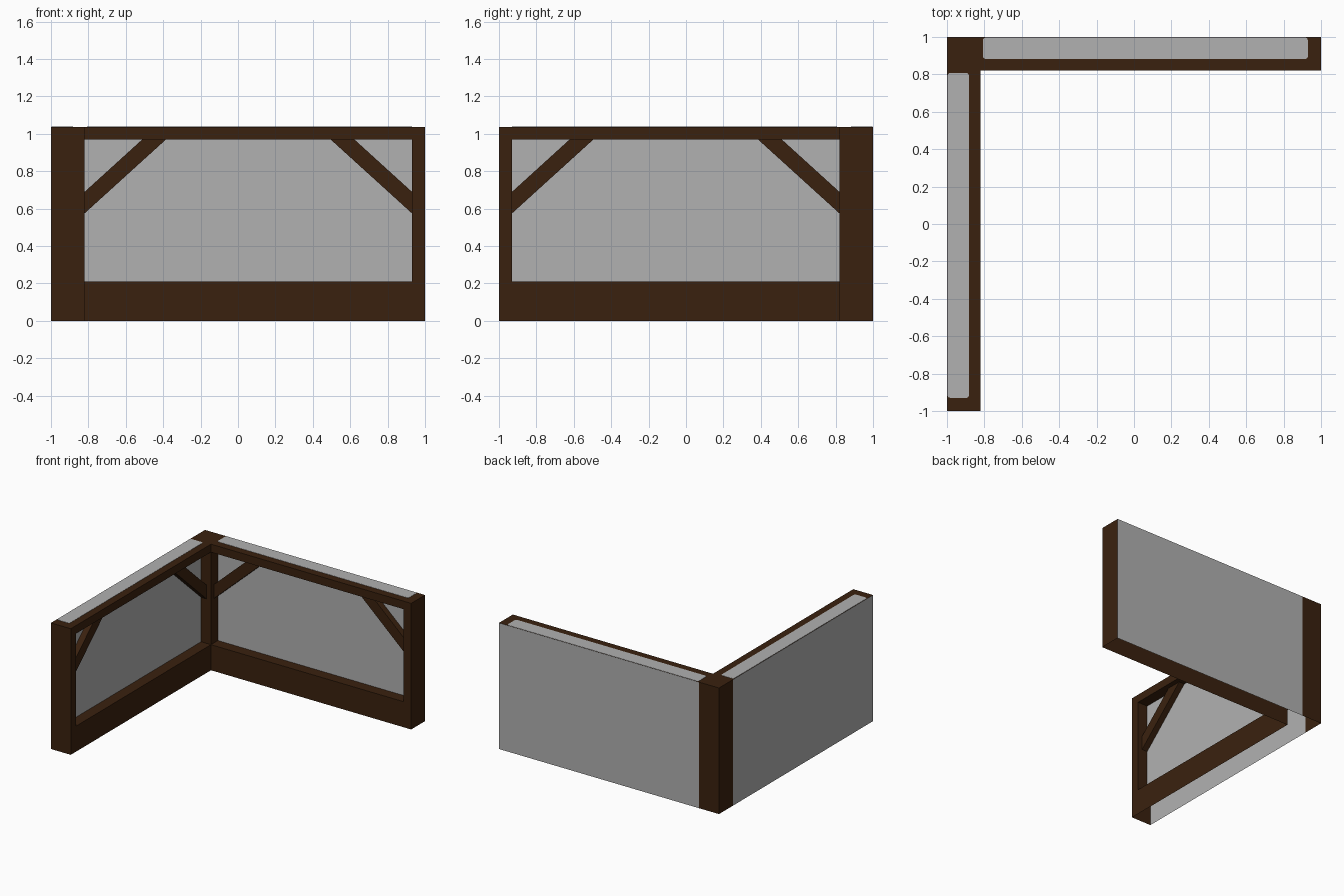
import bpy, bmesh, math
from mathutils import Vector

if "Cube" in bpy.data.objects:
    bpy.data.objects.remove(bpy.data.objects["Cube"])


def material(name, rgb):
    m = bpy.data.materials.new(name)
    m.diffuse_color = (*rgb, 1)
    m.use_nodes = True
    m.node_tree.nodes["Principled BSDF"].inputs["Base Color"].default_value = m.diffuse_color
    return m


TIMBER = material("dark_timber", (0.042, 0.0152, 0.0045))
PLASTER = material("grey_plaster", (0.44, 0.44, 0.44))

# Key positions of the back wall (the left wall is its mirror over the corner diagonal)
IN, REC, OUT = 0.82, 0.91, 1.0        # inner face, recessed panel, outer face (y)
L, P, R = -0.82, 0.93, 1.0            # corner post edge, end post edge, wall end (x)
SILL, RAIL, TOP = 0.21, 0.97, 1.036   # heights (z)


def same(v):
    return Vector(v)


def swap(v):
    return Vector((-v[1], -v[0], v[2]))


def face(bm, pts, normal, place):
    f = bm.faces.new([bm.verts.new(place(p)) for p in pts])
    f.normal_update()
    if f.normal.dot(place(normal)) < 0:
        f.normal_flip()
    return f


def rect(bm, lo, hi, normal, place):
    """Axis-aligned rectangle; lo and hi agree along the normal's axis."""
    k = next(i for i in range(3) if normal[i])
    a, b = [i for i in range(3) if i != k]
    pts = []
    for ua, ub in ((lo, lo), (hi, lo), (hi, hi), (lo, hi)):
        p = list(lo)
        p[a], p[b] = ua[a], ub[b]
        pts.append(p)
    return face(bm, pts, normal, place)


def finish(bm, name, mat):
    bmesh.ops.remove_doubles(bm, verts=bm.verts, dist=1e-5)
    me = bpy.data.meshes.new(name)
    bm.to_mesh(me)
    bm.free()
    me.materials.append(mat)
    ob = bpy.data.objects.new(name, me)
    bpy.context.collection.objects.link(ob)


def sheets(name, mat, place, rects):
    bm = bmesh.new()
    for lo, hi, n in rects:
        rect(bm, lo, hi, n, place)
    finish(bm, name, mat)


def prism(name, mat, place, pts, offset):
    bm = bmesh.new()
    f = bm.faces.new([bm.verts.new(place(p)) for p in pts])
    g = bmesh.ops.extrude_face_region(bm, geom=[f])
    vs = [e for e in g["geom"] if isinstance(e, bmesh.types.BMVert)]
    bmesh.ops.translate(bm, verts=vs, vec=place(offset))
    bmesh.ops.recalc_face_normals(bm, faces=bm.faces)
    finish(bm, name, mat)


def rounded(x0, y0, x1, y1, r, z):
    pts = []
    for i, (cx, cy) in enumerate(((x1 - r, y1 - r), (x0 + r, y1 - r), (x0 + r, y0 + r), (x1 - r, y0 + r))):
        for j in range(4):
            a = math.pi / 2 * (i + j / 3)
            pts.append((cx + r * math.cos(a), cy + r * math.sin(a), z))
    return pts


X, NX, Y, NY, Z, NZ = (1, 0, 0), (-1, 0, 0), (0, 1, 0), (0, -1, 0), (0, 0, 1), (0, 0, -1)

for wall, place in (("back", same), ("left", swap)):
    # hollow timber frame, open underneath
    sheets(wall + "_sill", TIMBER, place, [
        ((L, IN, 0), (R, IN, SILL), NY),
        ((L, IN, SILL), (P, REC, SILL), Z)])
    sheets(wall + "_end_post", TIMBER, place, [
        ((P, IN, SILL), (R, IN, TOP), NY),
        ((P, IN, SILL), (P, REC, RAIL), NX),
        ((R, IN, 0), (R, OUT, TOP), X)])
    sheets(wall + "_top_rail", TIMBER, place, [
        ((L, IN, RAIL), (P, IN, TOP), NY),
        ((L, IN, RAIL), (P, REC, RAIL), NZ),
        ((L, IN, TOP), (R, OUT, TOP), Z)])
    sheets(wall + "_corner_post_side", TIMBER, place, [
        ((-1, OUT, 0), (L, OUT, TOP), Y),
        ((L, IN, SILL), (L, REC, RAIL), X)])
    # plaster, inside recess and outside skin
    sheets(wall + "_panel_inner", PLASTER, place, [((L, REC, SILL), (P, REC, RAIL), NY)])
    sheets(wall + "_panel_outer", PLASTER, place, [((L, OUT, 0), (R, OUT, TOP), Y)])
    # plaster strip along the wall top
    prism(wall + "_top_strip", PLASTER, place,
          rounded(-0.808, 0.882, 0.93, 0.997, 0.016, TOP), (0, 0, 0.002))
    # corner braces
    for side, x, s in (("near", L, 1), ("far", P, -1)):
        prism(wall + "_brace_" + side, TIMBER, place, [
            (x, 0.86, 0.575), (x + s * 0.435, 0.86, RAIL),
            (x + s * 0.308, 0.86, RAIL), (x, 0.86, 0.69)], (0, REC - 0.86, 0))

# cap of the corner post
sheets("corner_post_top", TIMBER, same, [((-1, IN, TOP), (L, OUT, TOP), Z)])
